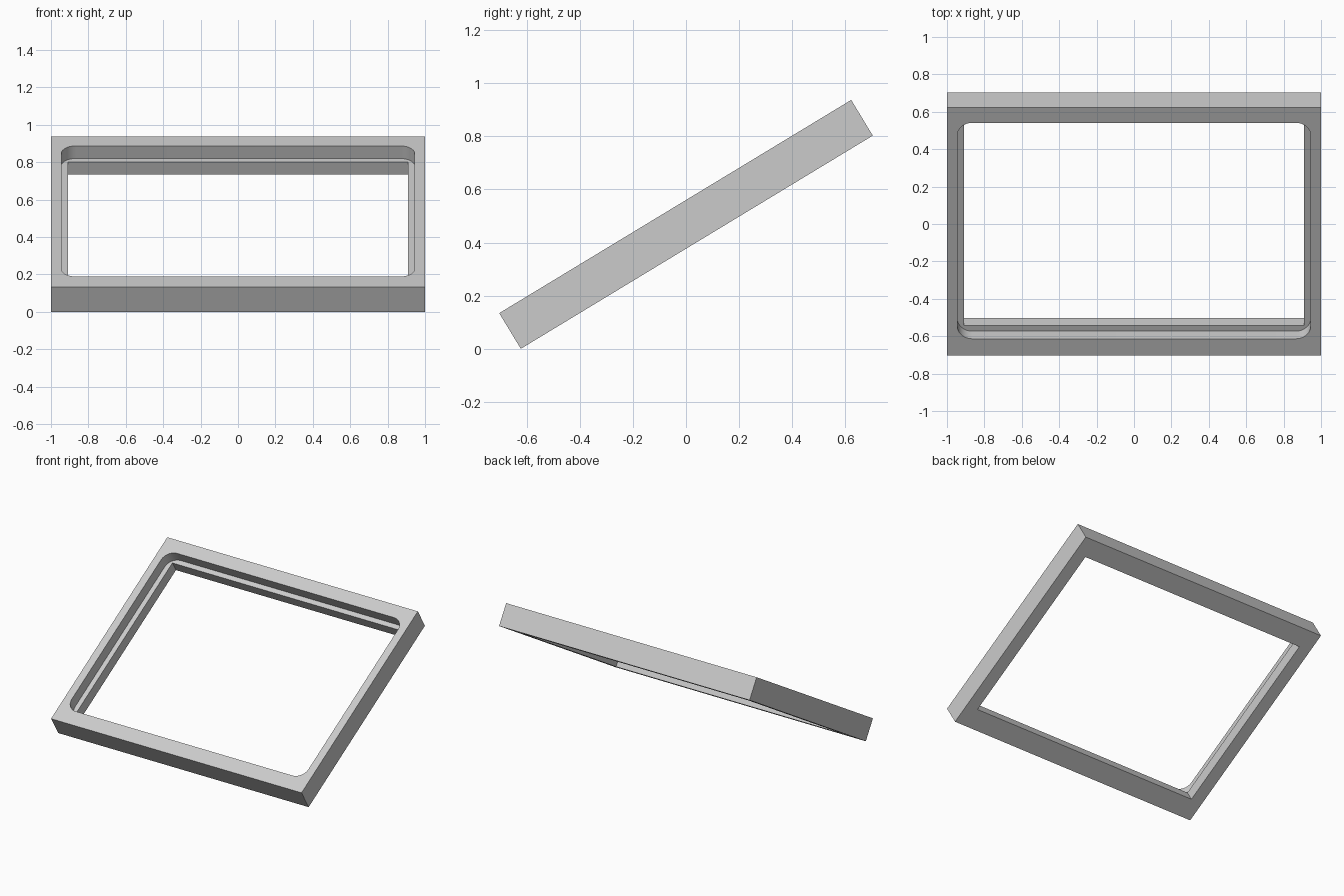
import bpy
import bmesh
from math import cos, sin, pi, radians
from mathutils import Matrix, Vector

cube = bpy.data.objects.get("Cube")
if cube:
    bpy.data.objects.remove(cube, do_unlink=True)

LENGTH, THICK, TILT = 1.55, 0.157, radians(31.2)
STEPS = 8  # segments per rounded corner

grey = bpy.data.materials.new("light grey")
grey.use_nodes = True
grey.diffuse_color = (0.6, 0.6, 0.6, 1)
grey.node_tree.nodes["Principled BSDF"].inputs["Base Color"].default_value = (0.6, 0.6, 0.6, 1)


def ring(bm, half_x, half_y, z, radius=0.0, shift=0.0):
    """Closed loop of vertices round a rectangle with optional rounded corners."""
    verts = []
    for corner, (sx, sy) in enumerate([(1, 1), (-1, 1), (-1, -1), (1, -1)]):
        for i in range(STEPS + 1):
            a = (corner + i / STEPS) * pi / 2
            x = sx * (half_x - radius) + radius * cos(a)
            y = sy * (half_y - radius) + radius * sin(a) + shift
            verts.append(bm.verts.new(Vector((x, y, z))))
    return verts


# Frame cross-section: outer block, rounded upper recess, ledge, square opening
bm = bmesh.new()
top, bottom = THICK / 2, -THICK / 2
rings = [
    ring(bm, 1, LENGTH / 2, bottom),
    ring(bm, 1, LENGTH / 2, top),
    ring(bm, 0.945, 0.675, top, 0.08, 0.005),
    ring(bm, 0.945, 0.675, 0, 0.08, 0.005),
    ring(bm, 0.91, 0.64, 0, 0, 0.005),
    ring(bm, 0.91, 0.64, bottom, 0, 0.005),
]
for k, a in enumerate(rings):
    b = rings[(k + 1) % len(rings)]
    for i in range(len(a)):
        j = (i + 1) % len(a)
        bm.faces.new((a[i], a[j], b[j], b[i]))
bmesh.ops.remove_doubles(bm, verts=bm.verts, dist=0.0001)
bmesh.ops.recalc_face_normals(bm, faces=bm.faces)

# Tilt the frame so the back edge is raised and the front edge rests on the ground
height = LENGTH / 2 * sin(TILT) + THICK / 2 * cos(TILT)
bm.transform(Matrix.Translation((0, 0, height)) @ Matrix.Rotation(TILT, 4, 'X'))

mesh = bpy.data.meshes.new("tilted_frame")
bm.to_mesh(mesh)
bm.free()
mesh.materials.append(grey)
frame = bpy.data.objects.new("tilted_frame", mesh)
bpy.context.collection.objects.link(frame)

bpy.ops.object.select_all(action='DESELECT')
frame.select_set(True)
bpy.context.view_layer.objects.active = frame
bpy.ops.object.shade_smooth_by_angle(angle=radians(30))
